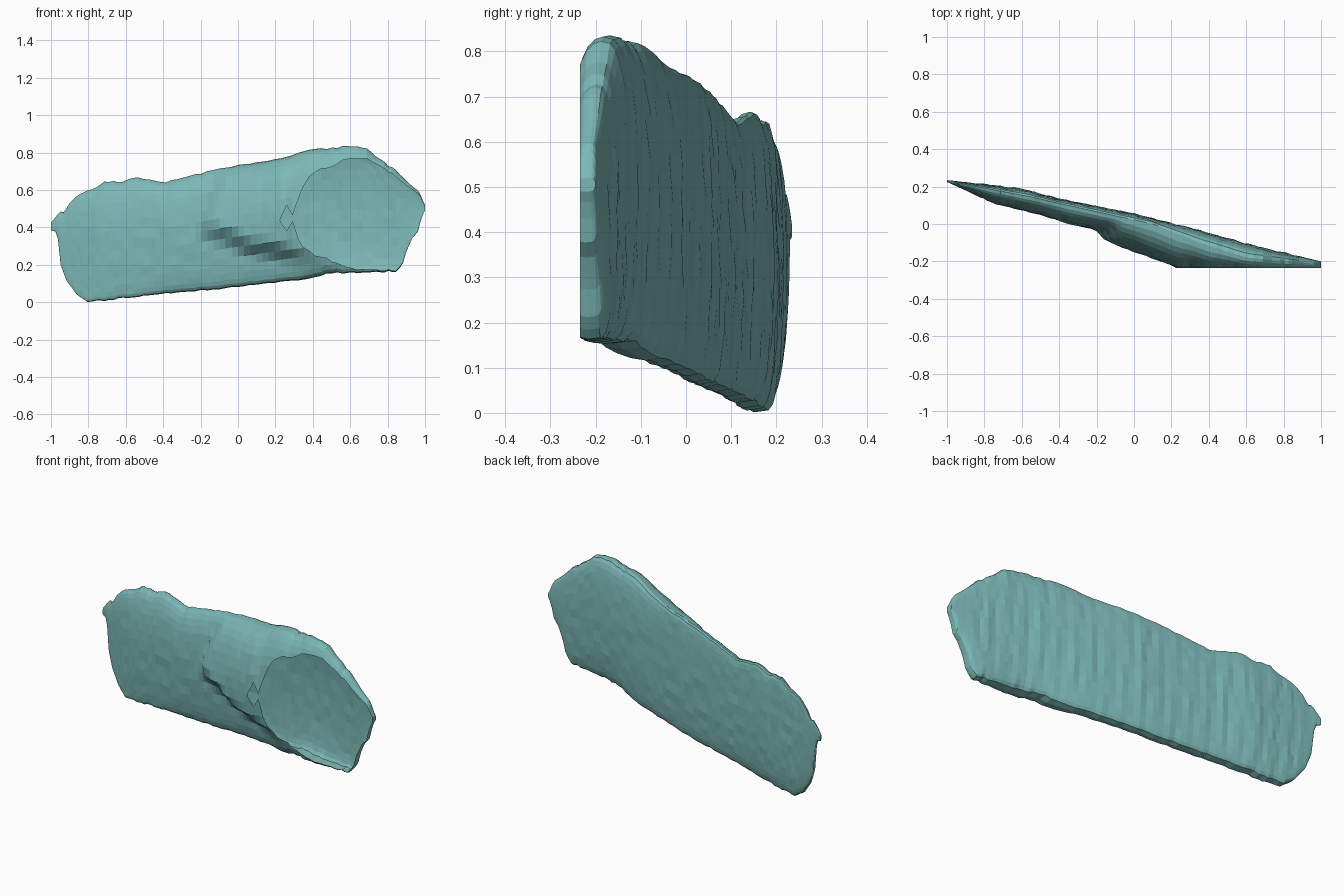
import bpy, bmesh, math, random

if "Cube" in bpy.data.objects:
    bpy.data.objects.remove(bpy.data.objects["Cube"])

random.seed(4)
CUT_Y = -0.235     # the shell is sliced open on this plane
HALF = 18          # segments on each side of a cross-section
STEPS = 80         # cross-sections along the length

# Curves along the length: (x, value)
TOP = [(-1, .425), (-.95, .485), (-.93, .48), (-.9, .53), (-.85, .575), (-.77, .61),
       (-.72, .64), (-.62, .645), (-.55, .665), (-.47, .655), (-.4, .64), (-.2, .69),
       (0, .735), (.2, .765), (.4, .815), (.6, .835), (.69, .82), (.75, .77), (.85, .7),
       (.92, .63), (.97, .59), (.985, .55), (1, .52)]
BOTTOM = [(-1, .385), (-.965, .375), (-.955, .22), (-.92, .12), (-.86, .04), (-.8, .0),
          (-.5, .035), (0, .08), (.3, .115), (.5, .155), (.85, .165), (.88, .2),
          (.9, .27), (.93, .34), (.965, .38), (.98, .45), (1, .49)]
BACK = [(-1, .235), (-.61, .19), (-.4, .135), (0, .055), (.3, -.02), (.62, -.11), (1, -.2)]
RIDGE_Y = [(-1, .23), (-.55, .145), (-.4, .11), (.1, 0), (.35, -.1), (.6, -.18), (1, -.215)]
KEEL_Y = [(-1, .23), (-.8, .15), (0, 0), (.3, -.08), (.6, -.2), (1, -.225)]
FRONT = [(-1, .225), (-.75, .11), (-.5, .05), (-.35, 0), (-.2, -.03), (0, -.07),
         (.2, -.13), (.3, -.165), (.4, -.24), (.5, -.265), (.8, -.27), (1, -.25)]
BULGE = [(-.22, 0), (-.17, .05), (0, .08), (.12, .085), (.24, .095), (.4, .025), (.5, 0)]
BULGE_Z = [(-.22, .37), (-.05, .33), (.05, .27), (.2, .25), (.5, .2)]


def at(curve, x):
    if x <= curve[0][0]:
        return curve[0][1]
    for (x0, v0), (x1, v1) in zip(curve, curve[1:]):
        if x <= x1:
            return v0 + (v1 - v0) * (x - x0) / (x1 - x0)
    return curve[-1][1]


def smooth(a, b, v):
    t = min(1, max(0, (v - a) / (b - a)))
    return t * t * (3 - 2 * t)


def section(x):
    """Ring of points: up the back side, down the front side."""
    zb, zt = at(BOTTOM, x), at(TOP, x)
    calm = 1 - smooth(.8, .95, abs(x))     # no roughness at the tips
    ragged = random.uniform(-.005, .005) * calm
    ring = []
    for k in range(2 * HALF):
        a = math.pi * k / HALF
        t = (1 - math.cos(a)) / 2
        z = zb + (zt - zb) * t + ragged * (2 * t - 1)
        edge = at(KEEL_Y, x) * (1 - t) + at(RIDGE_Y, x) * t
        s = abs(math.sin(a))
        bump = random.uniform(-.003, .003) * s * calm
        if k <= HALF:
            # almost flat, faintly grooved back, rounder towards the top
            y = edge + (at(BACK, x) - edge) * s ** (.4 + .25 * t)
            y += .002 * math.sin(70 * x + 4 * z) * s * calm
        else:
            # swollen upper front with an undercut beneath it
            lip = at(BULGE_Z, x)
            p = s ** (.6 + .3 * t)
            y = edge + (at(FRONT, x) - edge) * p
            swell = at(BULGE, x - .4 * max(0, z - .4) * smooth(.2, 0, x)) if x < .2 else at(BULGE, x)
            y -= swell * p * smooth(lip - .03, lip + .07, z)
        ring.append((x, y + bump, z))
    return ring


# Lofted shell, sections packed closer at both ends
bm = bmesh.new()
rings = []
for i in range(STEPS + 1):
    u = 2 * i / STEPS - 1
    x = .45 * u + .55 * math.sin(u * math.pi / 2)
    rings.append([bm.verts.new(c) for c in section(x)])
n = 2 * HALF
for r0, r1 in zip(rings, rings[1:]):
    for k in range(n):
        bm.faces.new((r0[k], r0[(k + 1) % n], r1[(k + 1) % n], r1[k]))
bm.faces.new(rings[0])
bm.faces.new(rings[-1][::-1])
bmesh.ops.recalc_face_normals(bm, faces=bm.faces)

# Slice open the front to leave the oval mouth
bmesh.ops.bisect_plane(bm, geom=bm.verts[:] + bm.edges[:] + bm.faces[:],
                       plane_co=(0, CUT_Y, 0), plane_no=(0, -1, 0), clear_outer=True)

# Flat facets, as on a rough scan
mesh = bpy.data.meshes.new("hollow_shell")
bm.to_mesh(mesh)
bm.free()
shell = bpy.data.objects.new("hollow_shell", mesh)
bpy.context.collection.objects.link(shell)

# Muted teal
teal = bpy.data.materials.new("teal")
teal.diffuse_color = (.2, .48, .47, 1)
teal.use_nodes = True
teal.node_tree.nodes["Principled BSDF"].inputs["Base Color"].default_value = teal.diffuse_color
mesh.materials.append(teal)
